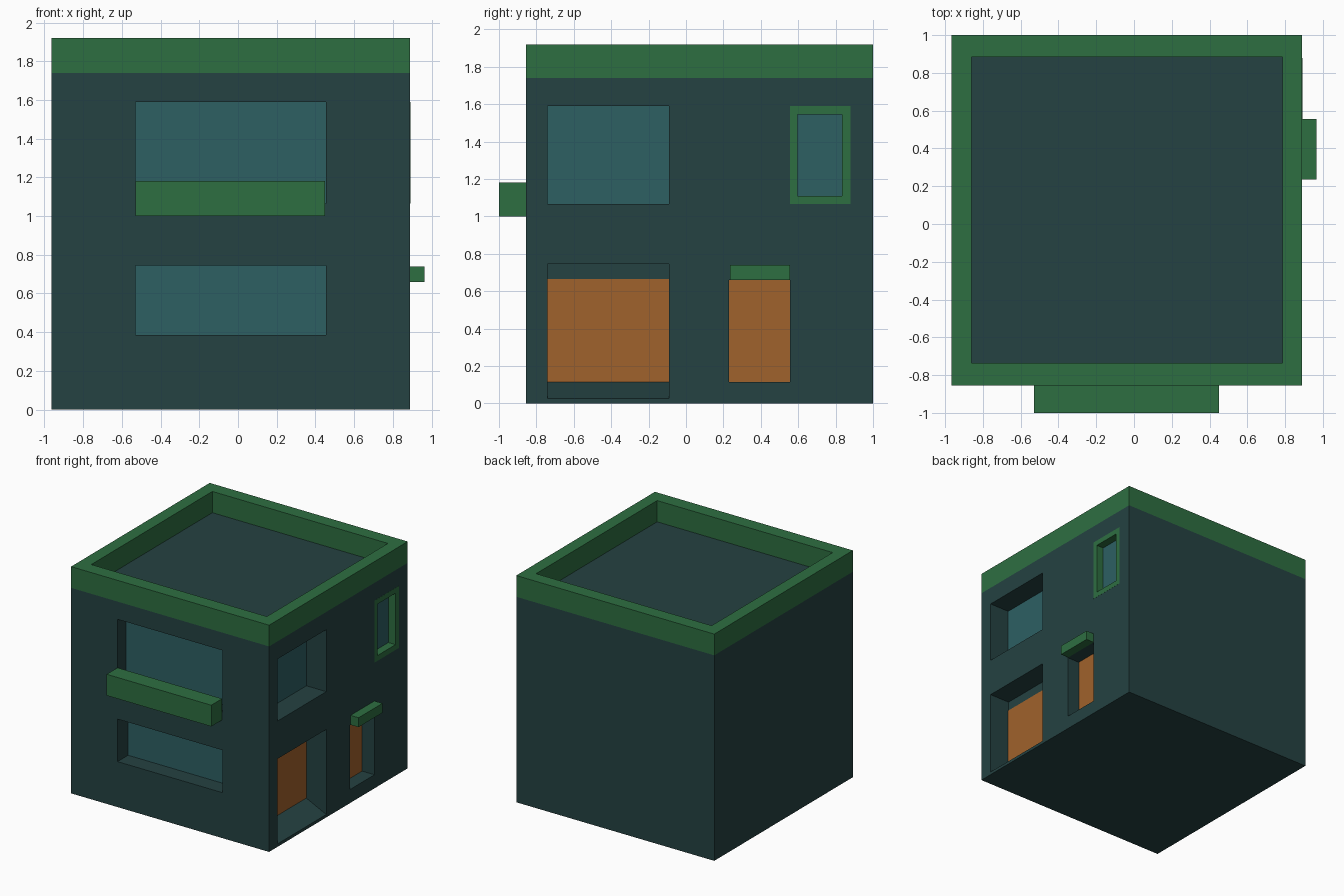
import bpy, bmesh
from mathutils import Vector

if "Cube" in bpy.data.objects:
    bpy.data.objects.remove(bpy.data.objects["Cube"])


def material(name, rgb):
    m = bpy.data.materials.new(name)
    m.diffuse_color = (*rgb, 1)
    m.use_nodes = True
    m.node_tree.nodes["Principled BSDF"].inputs["Base Color"].default_value = m.diffuse_color
    return m


WALL = material("dark teal wall", (0.018, 0.054, 0.054))
GREEN = material("green trim", (0.027, 0.156, 0.053))
GLASS = material("teal glass", (0.026, 0.115, 0.124))
ORANGE = material("orange door", (0.352, 0.122, 0.025))

X0, X1, Y0, Y1 = -0.965, 0.89, -0.855, 1.0   # outer walls
BASE, ROOF, TOP = 0.115, 1.74, 1.92          # plinth, roof and parapet heights


def add_box(bm, x, y, z):
    verts = bmesh.ops.create_cube(bm, size=1)["verts"]
    for v in verts:
        v.co = [r[0] if c < 0 else r[1] for c, r in zip(v.co, (x, y, z))]
    return verts


def finish(name, bm, *mats):
    me = bpy.data.meshes.new(name)
    bm.to_mesh(me)
    bm.free()
    for m in mats:
        me.materials.append(m)
    ob = bpy.data.objects.new(name, me)
    bpy.context.collection.objects.link(ob)
    return ob


def box(name, x, y, z, mat):
    bm = bmesh.new()
    add_box(bm, x, y, z)
    return finish(name, bm, mat)


def ring(name, outer, inner, depth, place, mat):
    """Rectangular ring: outer/inner are (u0, u1, v0, v1), swept over depth."""
    bm = bmesh.new()
    loops = []
    for d in depth:
        for u0, u1, v0, v1 in (outer, inner):
            loops.append([bm.verts.new(place(u, v, d)) for u, v in
                          ((u0, v0), (u1, v0), (u1, v1), (u0, v1))])
    for a, b in ((0, 1), (1, 3), (3, 2), (2, 0)):
        for i in range(4):
            j = (i + 1) % 4
            bm.faces.new((loops[a][i], loops[a][j], loops[b][j], loops[b][i]))
    bmesh.ops.recalc_face_normals(bm, faces=bm.faces)
    return finish(name, bm, mat)


# Wall openings: (name, side, span, z range, depth)
openings = [
    ("upper_front_window", "front", (-0.53, 0.455), (1.065, 1.59), 0.12),
    ("lower_front_window", "front", (-0.53, 0.455), (0.385, 0.745), 0.145),
    ("upper_side_window", "right", (-0.74, -0.09), (1.065, 1.59), 0.19),
    ("small_side_window", "right", (0.555, 0.88), (1.065, 1.59), 0.07),
    ("entrance_door", "right", (0.23, 0.555), (BASE, 0.66), 0.12),
    ("garage_door", "right", (-0.74, -0.09), (0.025, 0.745), 0.19),
]
cut = bmesh.new()
for name, side, span, z, d in openings:
    if side == "front":
        add_box(cut, span, (Y0 - 0.05, Y0 + d), z)
    else:
        verts = add_box(cut, (X1 - d, X1 + 0.05), span, z)
        if name == "garage_door":            # sloping ramp floor
            for v in verts:
                if v.co.z < 0.1:
                    v.co.z = BASE if v.co.x < X1 else 0.025 - 0.05 * 0.09 / d
cutter = finish("opening_cutter", cut)
cutter.hide_render = True

# House walls with the openings cut out
walls = box("house_walls", (X0, X1), (Y0, Y1), (0, ROOF), WALL)
mod = walls.modifiers.new("openings", "BOOLEAN")
mod.operation, mod.solver, mod.object = "DIFFERENCE", "EXACT", cutter
bpy.context.view_layer.update()
cut_mesh = bpy.data.meshes.new_from_object(
    walls.evaluated_get(bpy.context.evaluated_depsgraph_get()))
walls.modifiers.clear()
bpy.data.objects.remove(cutter)

bm = bmesh.new()
bm.from_mesh(cut_mesh)
bmesh.ops.triangulate(bm, faces=bm.faces)


def split(faces, co, no):
    geom = set(faces)
    for f in faces:
        geom.update(f.edges, f.verts)
    bmesh.ops.bisect_plane(bm, geom=list(geom), dist=1e-5, plane_co=co, plane_no=no)


# Plinth band, dipping down to the garage ramp on the right side
split(list(bm.faces), (0, 0, BASE), (0, 0, 1))
for co, no in (((X1, 0, 0.025), (0, 0, 1)),
               ((X1, -0.74, 0.025), (0, 0.09, 0.115)),
               ((X1, -0.09, 0.025), (0, -0.09, 0.32))):
    split([f for f in bm.faces if f.normal.x > 0.9
           and f.calc_center_median().x > X1 - 1e-3
           and f.calc_center_median().z < BASE], co, Vector(no).normalized())

bm.normal_update()
for f in bm.faces:
    c, n = f.calc_center_median(), f.normal
    green = False
    if c.z < BASE + 1e-3:
        if n.x > 0.9 and c.x > X1 - 1e-3:
            edge = max(0.025, BASE - (c.y - Y0) * 0.09 / 0.115,
                       0.025 + (c.y + 0.09) * 0.09 / 0.32)
            green = c.z < edge
        elif n.z > 0.5:                      # ramp and door step
            green = True
        elif abs(n.z) < 0.1:                 # other outer sides
            green = c.x < X0 + 1e-3 or c.y < Y0 + 1e-3 or c.y > Y1 - 1e-3
    f.material_index = int(green)
bm.to_mesh(walls.data)
bm.free()
walls.data.materials.clear()
for m in (WALL, GREEN):
    walls.data.materials.append(m)

# Glass panes and door leaves at the back of the openings
T = 0.004
for name, side, span, z, d in openings:
    mat = ORANGE if "door" in name else GLASS
    if name == "garage_door":
        z = (BASE, 0.665)
    if side == "front":
        box(name, span, (Y0 + d - T, Y0 + d), z, mat)
    else:
        box(name, (X1 - d, X1 - d + T), span, z, mat)

# Parapet around the flat roof
ring("parapet", (X0, X1, Y0, Y1), (-0.86, 0.785, -0.735, 0.885), (ROOF, TOP),
     lambda u, v, d: (u, v, d), GREEN)

# Frame of the small side window
ring("small_window_frame", (0.555, 0.88, 1.065, 1.59), (0.595, 0.835, 1.11, 1.545),
     (X1 - 0.066, X1 + 0.001), lambda u, v, d: (d, u, v), GREEN)

# Balcony and door canopy
box("balcony", (-0.53, 0.45), (-1.0, Y0), (1.0, 1.18), GREEN)
box("door_canopy", (X1, 0.965), (0.235, 0.555), (0.66, 0.74), GREEN)
